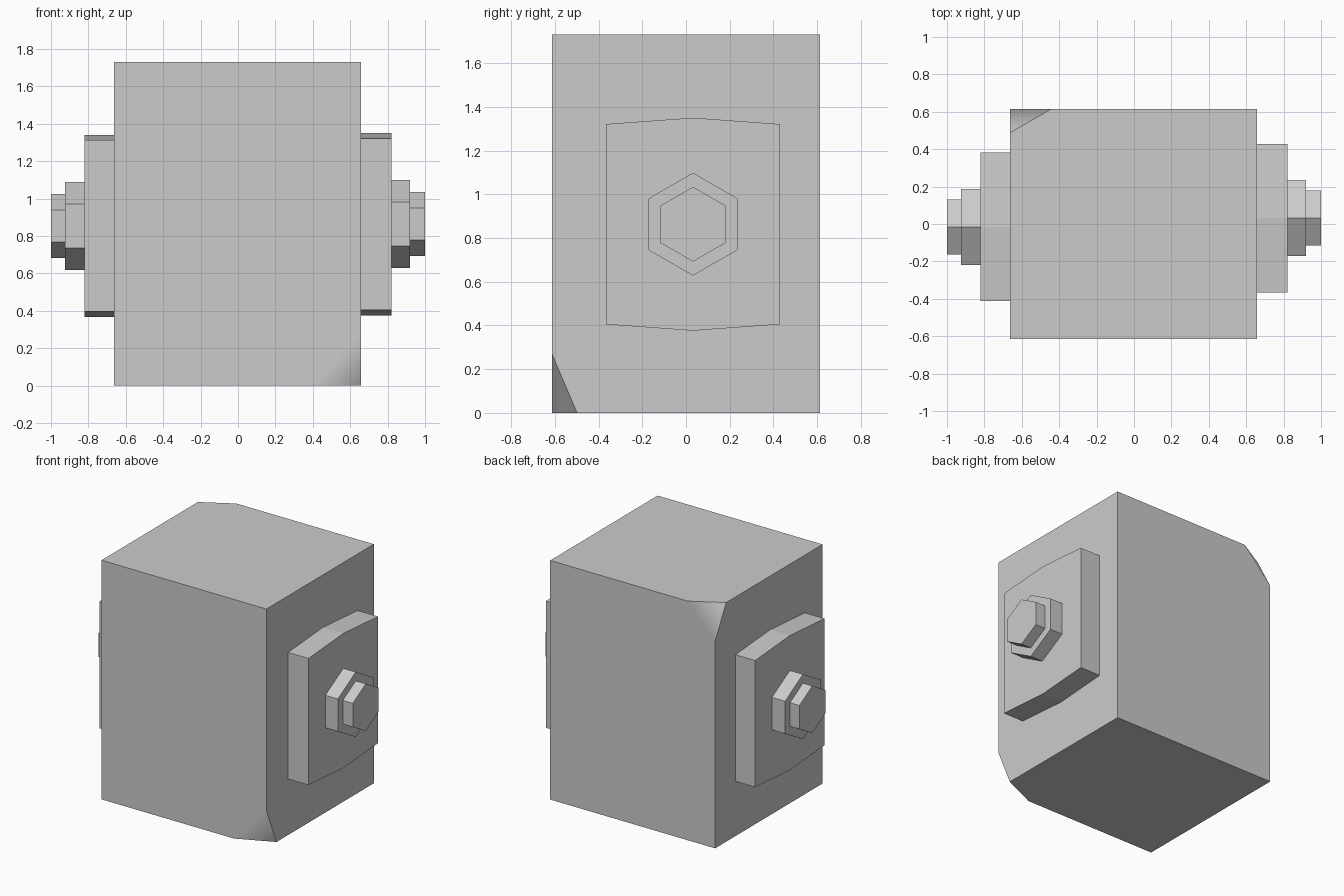
import bpy, bmesh
from math import radians
from mathutils import Vector

if "Cube" in bpy.data.objects:
    bpy.data.objects.remove(bpy.data.objects["Cube"])


def make_object(name, bm):
    bmesh.ops.recalc_face_normals(bm, faces=bm.faces)
    mesh = bpy.data.meshes.new(name)
    bm.to_mesh(mesh)
    bm.free()
    obj = bpy.data.objects.new(name, mesh)
    bpy.context.collection.objects.link(obj)
    return obj


def chip_corner(bm, corner, cuts):
    """Slice one box corner off; cuts are signed distances along each edge."""
    c = Vector(corner)
    pts = [c + Vector([d if i == k else 0 for i in range(3)])
           for k, d in enumerate(cuts)]
    normal = (pts[1] - pts[0]).cross(pts[2] - pts[0]).normalized()
    if normal.dot(c - pts[0]) < 0:
        normal.negate()
    geom = bm.verts[:] + bm.edges[:] + bm.faces[:]
    bmesh.ops.bisect_plane(bm, geom=geom, plane_co=pts[0], plane_no=normal,
                           clear_outer=True)
    bmesh.ops.holes_fill(bm, edges=[e for e in bm.edges if e.is_boundary])


def side_prism(name, half_w, peak, shoulder, x0, x1, cy, cz):
    """Six-sided profile in the y-z plane, extruded along x."""
    profile = [(0, peak), (half_w, shoulder), (half_w, -shoulder),
               (0, -peak), (-half_w, -shoulder), (-half_w, shoulder)]
    bm = bmesh.new()
    face = bm.faces.new([bm.verts.new((x0, cy + y, cz + z)) for y, z in profile])
    ext = bmesh.ops.extrude_face_region(bm, geom=[face], use_keep_orig=True)
    new = [v for v in ext["geom"] if isinstance(v, bmesh.types.BMVert)]
    bmesh.ops.translate(bm, verts=new, vec=(x1 - x0, 0, 0))
    return make_object(name, bm)


# Main block with two chipped corners
X0, X1, Y, H = -0.663, 0.657, 0.614, 1.73
bm = bmesh.new()
bmesh.ops.create_cube(bm, size=1)
for v in bm.verts:
    v.co = (X1 if v.co.x > 0 else X0, Y if v.co.y > 0 else -Y,
            H if v.co.z > 0 else 0)
chip_corner(bm, (X1, -Y, 0), (-0.26, 0.116, 0.272))
chip_corner(bm, (X0, Y, H), (0.22, -0.126, -0.232))
block = make_object("block", bm)

# Soft shading across the shallow side of each chip
bpy.context.view_layer.objects.active = block
block.select_set(True)
bpy.ops.object.shade_smooth_by_angle(angle=radians(40))
weighted = block.modifiers.new("weighted_normals", 'WEIGHTED_NORMAL')
weighted.keep_sharp = True

# Side plate, bolt head and bolt tip on both sides, slightly offset
sides = [("right", 1, X1, 0.82, 0.92, 0.032, 0.863),
         ("left", -1, X0, 0.82, 0.925, -0.016, 0.854)]
for side, s, wall, plate_x, head_x, cy, cz in sides:
    side_prism(side + "_plate", 0.397, 0.487, 0.458, wall, s * plate_x, cy, cz)
    side_prism(side + "_bolt_head", 0.204, 0.235, 0.1175,
               s * plate_x, s * head_x, cy, cz)
    side_prism(side + "_bolt_tip", 0.148, 0.171, 0.0855,
               s * head_x, s * 1.0, cy, cz)
